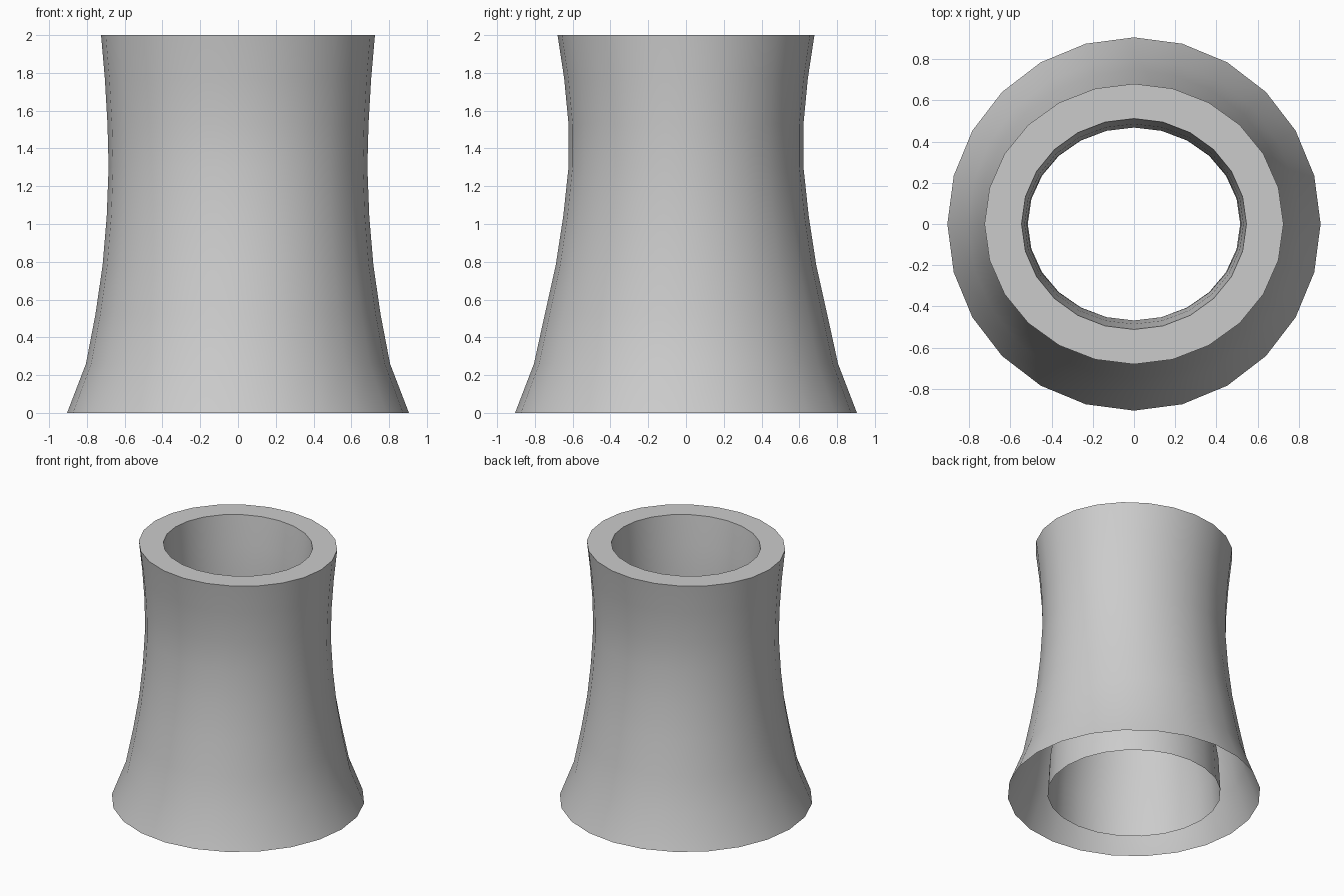
import bpy, bmesh, math

if "Cube" in bpy.data.objects:
    bpy.data.objects.remove(bpy.data.objects["Cube"])

SIDES = 24
# height, half width in x, half width in y
profile = [(0, .905, .905), (.26, .805, .805), (.52, .755, .748),
           (.78, .717, .69), (1.04, .695, .65), (1.3, .685, .622),
           (1.53, .691, .622), (1.77, .705, .645), (2, .725, .68)]
WALL = .752  # inner shell size relative to the outer shell

# outer shell upward, flat lip, inner shell downward; open underneath
inner = [(z, x * WALL, y * WALL) for z, x, y in profile[1:]]
rings = profile + inner[::-1] + [(0, .62, .62)]

bm = bmesh.new()
loops = []
for z, rx, ry in rings:
    loops.append([bm.verts.new((rx * math.cos(a), ry * math.sin(a), z))
                  for a in (2 * math.pi * i / SIDES for i in range(SIDES))])
for lo, hi in zip(loops, loops[1:]):
    for i in range(SIDES):
        j = (i + 1) % SIDES
        bm.faces.new((lo[i], lo[j], hi[j], hi[i]))

mesh = bpy.data.meshes.new("cooling_tower")
bm.to_mesh(mesh)
bm.free()
tower = bpy.data.objects.new("cooling_tower", mesh)
bpy.context.collection.objects.link(tower)
bpy.context.view_layer.objects.active = tower
tower.select_set(True)
bpy.ops.object.shade_smooth_by_angle(angle=math.radians(35))
